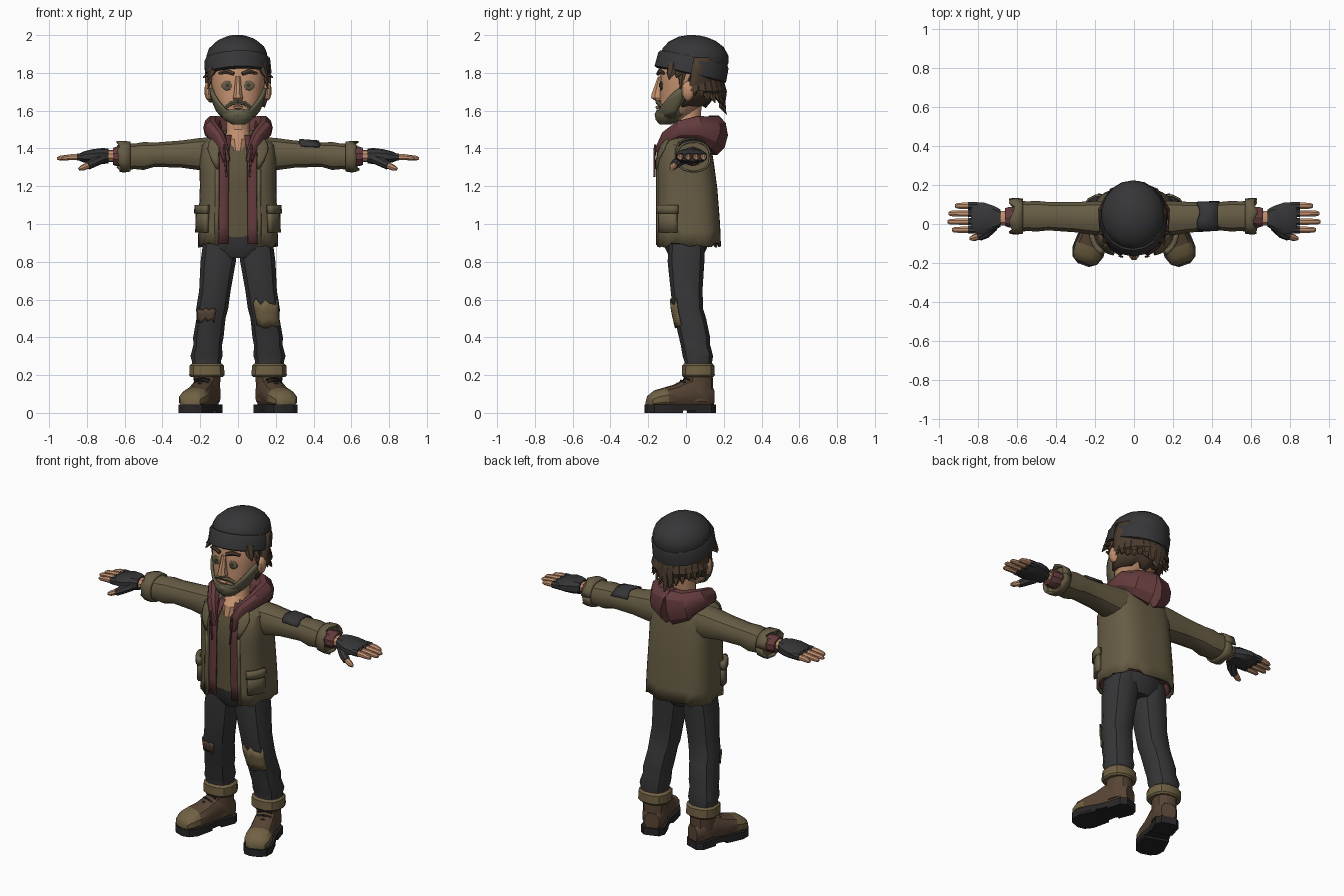
import bpy, bmesh, math, random
from mathutils import Matrix, Vector

random.seed(4)
I = Matrix.Identity(4)
FLIP = Matrix.Diagonal((-1, 1, 1, 1))
SIDES = (("left", I), ("right", FLIP))


def colour(name, r, g, b):
    m = bpy.data.materials.new(name)
    lin = [((c / 255 + 0.055) / 1.055) ** 2.4 for c in (r, g, b)]
    m.diffuse_color = (*lin, 1)
    return m


DARK = colour("charcoal cloth", 54, 54, 56)
JACKET = colour("olive canvas", 103, 93, 69)
SHIRT = colour("khaki shirt", 95, 85, 62)
MAROON = colour("maroon fleece", 100, 59, 61)
SKIN = colour("skin", 196, 146, 112)
HAIR = colour("brown hair", 76, 60, 46)
BEARD = colour("grey green beard", 98, 94, 72)
BOOT = colour("brown leather", 88, 69, 53)
SOLE = colour("black rubber", 40, 38, 38)
PATCH = colour("tan patch", 112, 97, 67)


def finish(name, verts, faces, mats, M=I, rule=None, thick=0):
    bm = bmesh.new()
    vs = [bm.verts.new(M @ Vector(v)) for v in verts]
    for f in faces:
        face = bm.faces.new([vs[i] for i in f])
        if rule:
            c = sum((Vector(verts[i]) for i in f), Vector()) / len(f)
            face.material_index = rule(c)
    bmesh.ops.recalc_face_normals(bm, faces=bm.faces[:])
    me = bpy.data.meshes.new(name)
    bm.to_mesh(me)
    bm.free()
    for m in mats if isinstance(mats, tuple) else (mats,):
        me.materials.append(m)
    ob = bpy.data.objects.new(name, me)
    bpy.context.collection.objects.link(ob)
    if thick:
        s = ob.modifiers.new("thickness", "SOLIDIFY")
        s.thickness, s.offset = thick, 0
    return ob


def surf(rows, t, ang, off=0, axis="z", p=2.0):
    """Point on a lofted body; each row is (t, centre a, centre b, radius a, radius b)."""
    r = rows if rows[0][0] < rows[-1][0] else rows[::-1]
    t2 = min(max(t, r[0][0]), r[-1][0])
    k = next(i for i in range(1, len(r)) if t2 <= r[i][0])
    f = (t2 - r[k - 1][0]) / (r[k][0] - r[k - 1][0])
    a, b, ra, rb = [u + (v - u) * f for u, v in zip(r[k - 1][1:], r[k][1:])]
    c, s = math.cos(ang), math.sin(ang)
    a += (ra + off) * math.copysign(abs(c) ** (2 / p), c)
    b += (rb + off) * math.copysign(abs(s) ** (2 / p), s)
    return {"z": (a, b, t), "x": (t, a, b), "y": (a, t, b)}[axis]


def skin_rings(n, k, closed=True):
    w = n if closed else n - 1
    return [(j * n + i, j * n + (i + 1) % n, (j + 1) * n + (i + 1) % n, (j + 1) * n + i)
            for j in range(k - 1) for i in range(w)]


def loft(name, rows, mat, n=12, axis="z", p=2.0, M=I, rule=None):
    v = [surf(rows, r[0], 2 * math.pi * (i + .5) / n, 0, axis, p) for r in rows for i in range(n)]
    k = len(rows)
    caps = [tuple(range(n)), tuple(range((k - 1) * n, k * n))]
    return finish(name, v, skin_rings(n, k) + caps, mat, M, rule)


def shell(name, rows, mat, a0, a1, n, lo, hi, off=0.0, thick=.01, m=5, axis="z", p=2.0, M=I):
    """Open sheet that follows a lofted body between two angles (degrees)."""
    cols = []
    for i in range(n):
        d = a0 + (a1 - a0) * i / (n - 1)
        cols.append((math.radians(d), lo(d) if callable(lo) else lo, hi(d) if callable(hi) else hi))
    v = [surf(rows, l + (h - l) * j / (m - 1), a, off, axis, p) for j in range(m) for a, l, h in cols]
    return finish(name, v, skin_rings(n, m, False), mat, M, None, thick)


def sweep(name, path, mat, n=8, M=I):
    """Tube through (x, y, z, side radius, upright radius) points."""
    v = []
    for i, q in enumerate(path):
        t = (Vector(path[min(i + 1, len(path) - 1)][:3]) - Vector(path[max(i - 1, 0)][:3])).normalized()
        s = t.cross(Vector((0, 0, 1))).normalized()
        u = s.cross(t)
        for j in range(n):
            a = 2 * math.pi * j / n
            v.append(Vector(q[:3]) + s * q[3] * math.cos(a) + u * q[4] * math.sin(a))
    k = len(path)
    return finish(name, v, skin_rings(n, k) + [tuple(range(n)), tuple(range((k - 1) * n, k * n))], mat, M)


def ball(name, loc, size, mat, M=I, seg=10):
    rows = [(loc[2] + size[2] * math.sin(a), loc[0], loc[1], size[0] * math.cos(a), size[1] * math.cos(a))
            for a in [math.radians(d) for d in (-80, -50, -18, 18, 50, 80)]]
    return loft(name, rows, mat, seg, M=M)


def ragged(base, amp):
    return lambda d: base + random.uniform(-amp, amp)


# torso: shirt, hooded top, jacket
shirt = [(.93, 0, .01, .17, .13), (1.2, 0, .01, .168, .138), (1.36, 0, .005, .165, .128), (1.45, 0, .01, .10, .09)]
loft("shirt", shirt, SHIRT, 16, p=2.8)
coat = [(.86, 0, .012, .207, .168), (1.0, 0, .01, .203, .165), (1.2, 0, .002, .196, .157),
        (1.35, 0, -.008, .198, .146), (1.43, 0, .0, .185, .122), (1.49, 0, .015, .115, .085)]
shell("hooded_top_body", coat, MAROON, -82, 262, 30, .895, 1.47, -.013, .008, 7, p=3)
shell("jacket_body", coat, JACKET, -69, 249, 42, ragged(.888, .014), 1.49, 0, .012, 9, p=3)
for s, M in SIDES:
    shell(s + "_lapel", coat, JACKET, -69, -45, 6, lambda d: 1.29 + max(0, d + 66) * .005,
          1.455, .008, .014, 5, p=3, M=M)
    shell(s + "_pocket", coat, JACKET, -50, -10, 6, .955, 1.07, .012, .026, 3, p=3, M=M)
    shell(s + "_pocket_flap", coat, JACKET, -52, -8, 6, 1.055, 1.10, .02, .026, 3, p=3, M=M)
    shell(s + "_jacket_edge", coat, JACKET, -69, -63, 3, .89, 1.29, .004, .014, 4, p=3, M=M)
    # hood collar falling behind the neck
    sweep(s + "_hood", [(.06, -.14, 1.33, .012, .02), (.075, -.135, 1.40, .024, .03), (.10, -.10, 1.455, .035, .04),
                        (.138, -.03, 1.5, .042, .05), (.135, .06, 1.51, .052, .065), (.085, .122, 1.485, .07, .09),
                        (0, .145, 1.47, .08, .112)], MAROON, 10, M)
    sweep(s + "_drawstring", [(.075, -.165, 1.42, .006, .006), (.06, -.168, 1.25, .006, .006)], MAROON, 5, M)

    # sleeve, cuff and hand
    arm = [(.1, .03, 1.37, .09, .095), (.2, .03, 1.37, .09, .088), (.3, .035, 1.37, .08, .074),
           (.44, .04, 1.367, .075, .066), (.5, .04, 1.36, .081, .076), (.55, .04, 1.358, .078, .069),
           (.6, .04, 1.356, .085, .075), (.65, .04, 1.358, .082, .074)]
    loft(s + "_sleeve", arm[:-1], JACKET, 12, "x", 2.4, M)
    shell(s + "_torn_sleeve_end", arm, JACKET, 0, 360, 19, .57, ragged(.628, .015), .004, .01, 3, "x", 2.4, M)
    loft(s + "_inner_cuff", [(.58, .035, 1.358, .055, .05), (.64, .035, 1.358, .056, .052),
                             (.662, .035, 1.358, .048, .045)], MAROON, 10, "x", M=M)
    loft(s + "_wrist", [(.62, .03, 1.36, .04, .034), (.71, .03, 1.36, .038, .032)], SKIN, 10, "x", M=M)
    loft(s + "_glove", [(.685, .03, 1.36, .046, .04), (.72, .03, 1.36, .066, .042), (.77, .028, 1.358, .085, .038),
                        (.82, .03, 1.355, .082, .028), (.838, .033, 1.354, .074, .02)], DARK, 10, "x", 2.6, M)
    for i, (y, tip) in enumerate([(-.03, .935), (.012, .958), (.054, .953), (.093, .92)]):
        loft(f"{s}_finger_{i}", [(.8, y, 1.355, .017, .017), (.88, y, 1.354, .018, .017),
                                 (tip - .012, y, 1.349, .015, .013), (tip, y, 1.347, .008, .007)], SKIN, 8, "x", M=M)
        loft(f"{s}_glove_finger_{i}", [(.79, y, 1.355, .02, .021), (.852, y, 1.355, .021, .021)], DARK, 8, "x", M=M)
    sweep(s + "_thumb_glove", [(.725, -.01, 1.345, .03, .028), (.765, -.05, 1.325, .027, .025),
                               (.795, -.065, 1.308, .022, .022)], DARK, 8, M)
    sweep(s + "_thumb", [(.78, -.058, 1.317, .018, .018), (.825, -.072, 1.297, .017, .016),
                         (.843, -.075, 1.29, .008, .008)], SKIN, 8, M)

    # trouser leg with knee patch
    leg = [(.92, .095, .005, .09, .1), (.8, .105, .0, .096, .1), (.65, .122, .003, .086, .087),
           (.55, .137, .01, .087, .083), (.5, .143, .023, .079, .086), (.4, .157, .045, .083, .085),
           (.36, .16, .05, .078, .08), (.3, .167, .063, .087, .083), (.27, .167, .065, .078, .075),
           (.24, .167, .065, .084, .08)]
    loft(s + "_trouser_leg", leg, DARK, 12, p=2.4, M=M)
    left = s == "left"
    shell(s + "_knee_patch", leg, PATCH if left else BOOT, -120 if left else -100, -35, 8,
          ragged(.46 if left else .49, .015), ragged(.59 if left else .56, .02), .004, .008, 4, p=2.4, M=M)
    loft(s + "_trouser_cuff", [(.19, .165, .065, .088, .082), (.2, .165, .065, .096, .09), (.25, .165, .065, .094, .088),
                               (.262, .165, .065, .08, .076)], PATCH, 12, p=2.4, M=M)

    # boot, turned outwards
    B = M @ Matrix.Translation((.165, .065, 0)) @ Matrix.Rotation(math.radians(19), 4, "Z")
    loft(s + "_boot_shaft", [(.06, 0, .0, .066, .078), (.14, 0, .002, .067, .074), (.215, 0, .005, .07, .07)],
         BOOT, 12, p=2.4, M=B)
    loft(s + "_boot_foot", [(.077, 0, .085, .045, .05), (.04, 0, .1, .066, .075), (-.06, 0, .105, .067, .08),
                            (-.13, 0, .085, .071, .066), (-.19, 0, .077, .077, .057), (-.24, 0, .07, .074, .05),
                            (-.272, 0, .06, .058, .036), (-.283, 0, .052, .035, .02)],
         (BOOT, PATCH), 12, "y", 2.4, B, lambda c: int(c.y < -.19))
    half = [(.045, .083), (.07, .05), (.065, -.07), (.08, -.15), (.084, -.22), (.066, -.268), (.03, -.292)]
    outline = half + [(-x, y) for x, y in half[::-1]]
    n = len(outline)
    finish(s + "_boot_sole", [(x, y, z) for z in (.012, .045) for x, y in outline],
           skin_rings(n, 2) + [tuple(range(n)), tuple(range(n, 2 * n))], SOLE, B)
    heel = [(.045, .083), (.07, .05), (.066, -.04), (-.066, -.04), (-.07, .05), (-.045, .083)]
    tread = [(.073, -.11), (.084, -.22), (.066, -.268), (.03, -.29), (-.03, -.29), (-.066, -.268), (-.084, -.22), (-.073, -.11)]
    for nm, o in (("heel", heel), ("tread", tread)):
        n = len(o)
        finish(f"{s}_boot_{nm}", [(x, y, z) for z in (0, .02) for x, y in o],
               skin_rings(n, 2) + [tuple(range(n)), tuple(range(n, 2 * n))], SOLE, B)
    for i in range(4):
        y, z = -.075 - .022 * i, .188 - .017 * i
        sweep(f"{s}_lace_{i}", [(-.04, y + .01, z - .012, .006, .006), (0, y, z, .006, .006),
                                (.04, y + .01, z - .012, .006, .006)], SOLE, 5, B)

# right side of the waist joins the legs; dark patch on the upper left sleeve
loft("trouser_seat", [(.82, 0, .0, .09, .085), (.87, 0, .0, .17, .11), (.96, 0, .005, .165, .122)], DARK, 14, p=2.4)
shell("sleeve_patch", arm, DARK, 25, 150, 8, ragged(.33, .008), ragged(.43, .008), .005, .008, 3, "x", 2.4)

# neck and head
loft("neck", [(1.39, 0, -.045, .05, .07), (1.45, 0, -.02, .075, .085), (1.5, 0, .01, .062, .068),
              (1.64, 0, .015, .065, .07)], SKIN, 12)
head = [(1.55, 0, -.07, .06, .06), (1.6, 0, -.045, .102, .098), (1.66, 0, -.015, .128, .125),
        (1.74, 0, .004, .142, .145), (1.80, 0, .012, .146, .15), (1.9, 0, .03, .135, .14)]
loft("head", head, SKIN, 18, p=2.3)
loft("nose", [(1.652, 0, -.147, .022, .018), (1.668, 0, -.15, .029, .038), (1.69, 0, -.15, .023, .034),
              (1.78, 0, -.138, .014, .012)], SKIN, 8)
loft("chin_beard", [(1.527, .005, -.11, .035, .03), (1.55, 0, -.092, .074, .068), (1.58, 0, -.072, .098, .094),
                    (1.605, 0, -.055, .106, .1)], BEARD, 14)
shell("cheek_beard", head, BEARD, -180, 0, 19, 1.565,
      lambda d: 1.605 + .115 * min(1, max(0, (abs(d + 90) - 32) / 45)), .007, .016, 5, p=2.3)
ball("lower_lip", (0, -.15, 1.618), (.03, .012, .009), SKIN)

for s, M in SIDES:
    sweep(s + "_moustache", [(0, -.15, 1.645, .012, .013), (.035, -.142, 1.64, .012, .013),
                             (.075, -.115, 1.61, .008, .012)], BEARD, 6, M)
    ball(s + "_ear", (.155, .01, 1.705), (.025, .035, .052), SKIN, M)
    ball(s + "_eye", (.056, -.131, 1.732), (.034, .009, .026), BEARD, M)
    ball(s + "_pupil", (.056, -.14, 1.736), (.012, .004, .011), HAIR, M, 8)
    sweep(s + "_brow", [(.022, -.148, 1.795, .01, .012), (.06, -.14, 1.808, .01, .014),
                        (.1, -.118, 1.797, .008, .008)], HAIR, 6, M)
    for i, (y, x, z) in enumerate([(-.09, .16, 1.765), (-.05, .185, 1.775), (-.03, .16, 1.715)]):
        sweep(f"{s}_temple_lock_{i}", [(.125, y + .02, 1.85, .03, .02), (.14, y + .01, 1.8, .026, .016),
                                       (x, y, z, .003, .003)], HAIR, 6, M)

# hair at the back: base sheet plus hanging tufts
shell("back_hair", head, HAIR, 5, 175, 15, ragged(1.64, .02), 1.88, .018, .03, 5)
for i in range(15):
    a = math.radians(8 + 164 * i / 14)
    drop = 1.585 + .09 * abs(math.cos(a)) + random.uniform(-.015, .015)
    c, q = math.cos(a), math.sin(a)
    pts = [(c * r, .02 + q * (r + .02), z, w, w * .7) for r, z, w in
           ((.135, 1.78, .03), (.155, 1.70, .036), (.15, drop + .04, .026), (.175, drop, .003))]
    sweep(f"hair_tuft_{i}", pts, HAIR, 6)

# knitted hat, tipped backwards
H = (Matrix.Translation((-.004, .032, 1.834)) @ Matrix.Rotation(math.radians(-13), 4, "X")
     @ Matrix.Rotation(math.radians(-2), 4, "Y"))
loft("hat_crown", [(0, 0, 0, .16, .175), (.06, 0, .005, .163, .178), (.1, 0, .012, .148, .162),
                   (.138, 0, .018, .108, .122), (.16, 0, .02, .062, .072), (.168, 0, .02, .02, .024)], DARK, 18, M=H)
loft("hat_brim", [(-.048, 0, 0, .165, .183), (-.042, 0, 0, .176, .194), (.03, 0, 0, .174, .191),
                  (.045, 0, 0, .166, .183), (.047, 0, 0, .15, .168)], DARK, 18, M=H)

# soft shading with crisp folds
for ob in bpy.context.scene.objects:
    ob.select_set(True)
    bpy.context.view_layer.objects.active = ob
bpy.ops.object.shade_smooth_by_angle(angle=math.radians(32))
